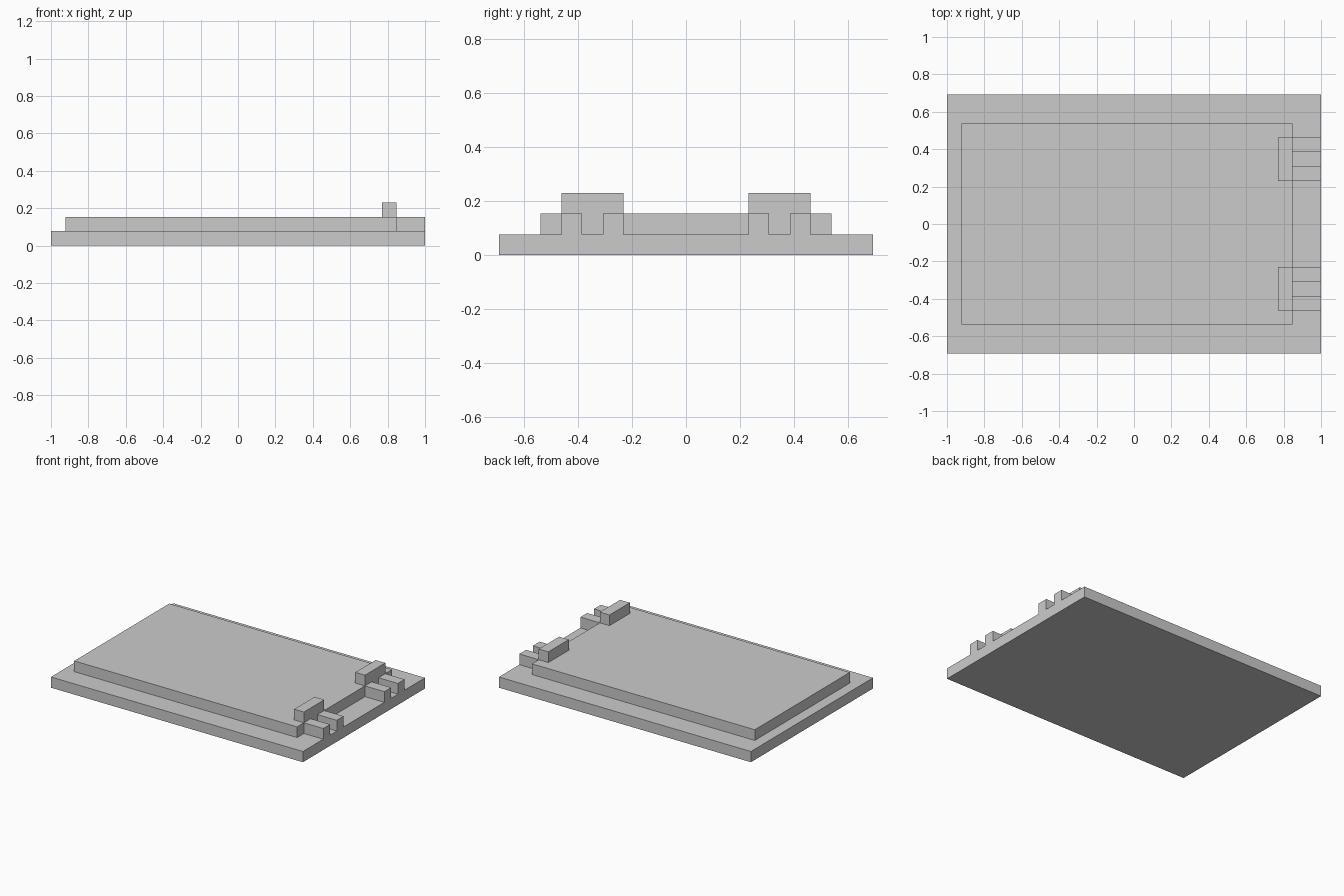
import bpy

if "Cube" in bpy.data.objects:
    bpy.data.objects.remove(bpy.data.objects["Cube"])

U = 1 / 13  # grid unit: the model is 26 x 18 x 3 units


def box(name, x, y, z):
    """Box from (min, max) ranges given in grid units."""
    bpy.ops.mesh.primitive_cube_add(size=1)
    ob = bpy.context.object
    ob.name = name
    ob.location = [(a + b) / 2 * U for a, b in (x, y, z)]
    ob.scale = [(b - a) * U for a, b in (x, y, z)]
    bpy.ops.object.transform_apply(location=True, rotation=False, scale=True)
    return ob


# Base slab and raised panel
box("base_slab", (-13, 13), (-9, 9), (0, 1))
box("raised_panel", (-12, 11), (-7, 7), (1, 2))

# Two hinge groups on the right end: a block on the panel and a pair of prongs
for side, s in (("back", 1), ("front", -1)):
    def span(a, b):
        return tuple(sorted((a * s, b * s)))
    box(f"{side}_hinge_block", (10, 11), span(3, 6), (2, 3))
    box(f"{side}_inner_prong", (11, 13), span(3, 4), (1, 2))
    box(f"{side}_outer_prong", (11, 13), span(5, 6), (1, 2))
